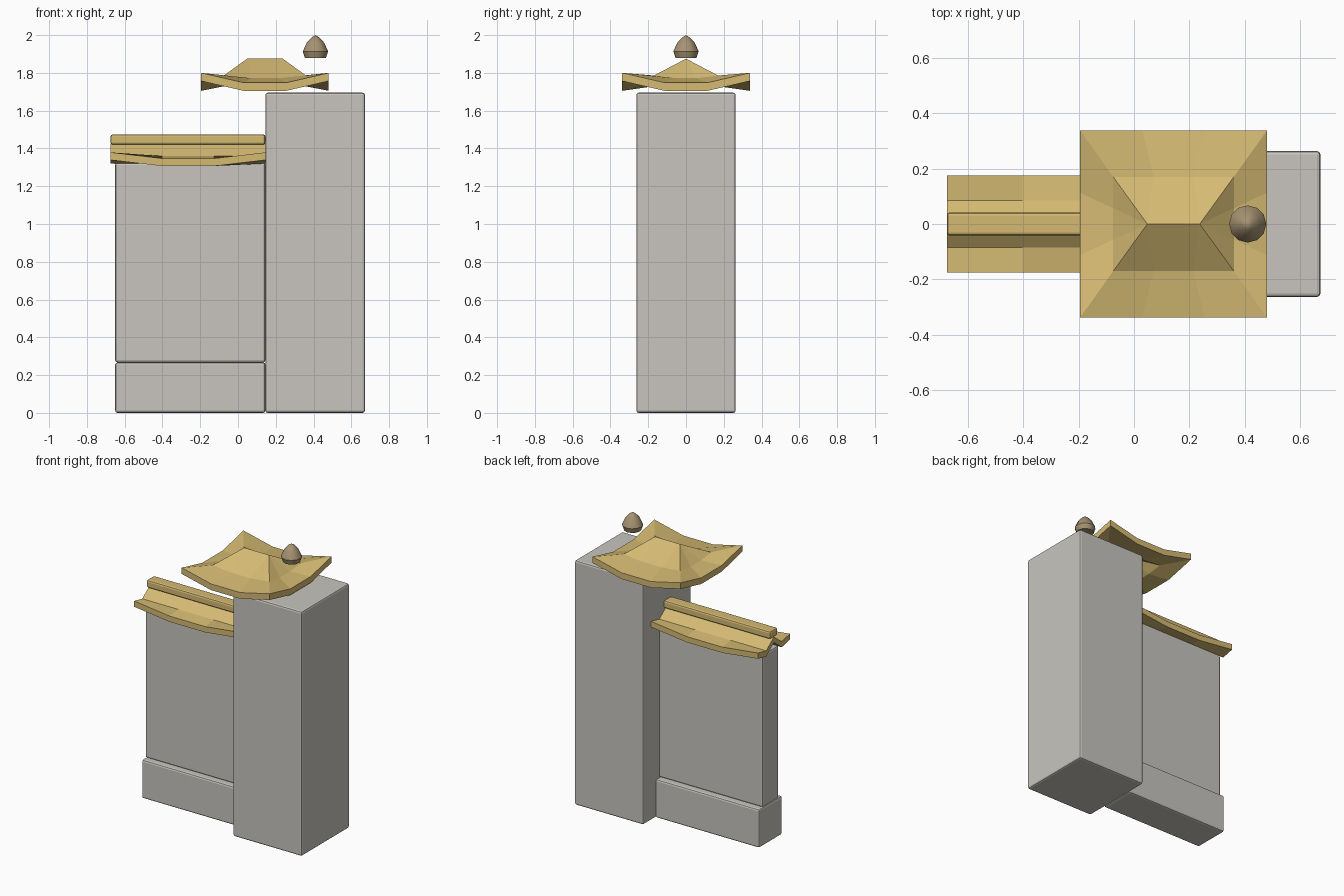
import bpy, bmesh, math
from mathutils import Vector

cube = bpy.data.objects.get("Cube")
if cube:
    bpy.data.objects.remove(cube, do_unlink=True)


def material(name, rgb):
    m = bpy.data.materials.new(name)
    m.use_nodes = True
    color = (*rgb, 1)
    m.diffuse_color = color
    bsdf = next(n for n in m.node_tree.nodes if n.type == 'BSDF_PRINCIPLED')
    bsdf.inputs["Base Color"].default_value = color
    bsdf.inputs["Roughness"].default_value = 0.8
    return m


stone = material("pale grey stone", (0.58, 0.56, 0.52))
tile = material("golden tile", (0.66, 0.49, 0.17))
bronze = material("brown bronze", (0.38, 0.29, 0.17))


def add_object(name, bm, mat):
    bmesh.ops.recalc_face_normals(bm, faces=bm.faces)
    mesh = bpy.data.meshes.new(name)
    bm.to_mesh(mesh)
    bm.free()
    mesh.materials.append(mat)
    ob = bpy.data.objects.new(name, mesh)
    bpy.context.collection.objects.link(ob)
    return ob


def block(name, x0, x1, half_depth, z0, z1, mat, bevel=0.012):
    bm = bmesh.new()
    bmesh.ops.create_cube(bm, size=1)
    for v in bm.verts:
        v.co = ((x0 + x1) / 2 + v.co.x * (x1 - x0),
                v.co.y * 2 * half_depth,
                (z0 + z1) / 2 + v.co.z * (z1 - z0))
    bmesh.ops.bevel(bm, geom=bm.edges[:], offset=bevel, segments=2,
                    profile=0.5, affect='EDGES')
    return add_object(name, bm, mat)


def thicken(bm, depth):
    # Give an open roof sheet a vertical thickness
    ext = bmesh.ops.extrude_face_region(bm, geom=bm.faces[:], use_keep_orig=True)
    low = [g for g in ext["geom"] if isinstance(g, bmesh.types.BMVert)]
    bmesh.ops.translate(bm, verts=low, vec=(0, 0, -depth))


# Masonry
block("pillar", 0.145, 0.672, 0.263, 0, 1.695, stone)
block("wall_base", -0.65, 0.145, 0.128, 0, 0.267, stone)
block("wall_panel", -0.65, 0.145, 0.09, 0.267, 1.325, stone)

# Wall roof: gabled sheet with upswept ends
profile = [(-0.175, 0), (-0.085, 1.36), (0, 1.425), (0.085, 1.36), (0.175, 0)]
bm = bmesh.new()
rows = []
for i in range(4):
    x = -0.675 + 0.82 * i / 3
    eave = 1.379 if i in (0, 3) else 1.347
    rows.append([bm.verts.new((x, y, z or eave)) for y, z in profile])
for a, b in zip(rows, rows[1:]):
    for j in range(4):
        bm.faces.new((a[j], b[j], b[j + 1], a[j + 1]))
thicken(bm, 0.04)
add_object("wall_roof", bm, tile)
block("wall_ridge", -0.675, 0.145, 0.042, 1.42, 1.474, tile)


def roof_ring(bm, x0, x1, half, z_corner, z_mid):
    # Rectangle split in thirds per side, with raised corners
    corners = [Vector((x0, -half, 0)), Vector((x1, -half, 0)),
               Vector((x1, half, 0)), Vector((x0, half, 0))]
    ring = []
    for k in range(4):
        for t in range(3):
            p = corners[k].lerp(corners[(k + 1) % 4], t / 3)
            p.z = z_mid if t else z_corner
            ring.append(bm.verts.new(p))
    return ring


# Pillar roof: hipped centre with wide upturned eaves
bm = bmesh.new()
outer = roof_ring(bm, -0.195, 0.48, 0.338, 1.80, 1.748)
inner = roof_ring(bm, -0.075, 0.36, 0.17, 1.786, 1.772)
ridge = [bm.verts.new((x, 0, 1.875)) for x in (0.048, 0.237)]
for i in range(12):
    j = (i + 1) % 12
    bm.faces.new((outer[i], outer[j], inner[j], inner[i]))
    ri, rj = (ridge[inner[n].co.x > 0.1425] for n in (i, j))
    if ri is rj:
        bm.faces.new((inner[i], inner[j], ri))
    else:
        bm.faces.new((inner[i], inner[j], rj, ri))
thicken(bm, 0.043)
add_object("pillar_roof", bm, tile)

# Finial: lathed bud
bm = bmesh.new()
sides = 12
rings = []
for r, z in [(0.056, 1.88), (0.067, 1.914), (0.046, 1.96), (0.02, 1.988)]:
    rings.append([bm.verts.new((0.41 + r * math.cos(math.tau * k / sides),
                                r * math.sin(math.tau * k / sides), z))
                  for k in range(sides)])
tip = bm.verts.new((0.41, 0, 2))
for k in range(sides):
    n = (k + 1) % sides
    for a, b in zip(rings, rings[1:]):
        bm.faces.new((a[k], a[n], b[n], b[k]))
    bm.faces.new((rings[-1][k], rings[-1][n], tip))
bm.faces.new(rings[0])
finial = add_object("finial", bm, bronze)

# Smooth only the rounded bud
bpy.ops.object.select_all(action='DESELECT')
finial.select_set(True)
bpy.context.view_layer.objects.active = finial
bpy.ops.object.shade_smooth_by_angle(angle=math.radians(40))
